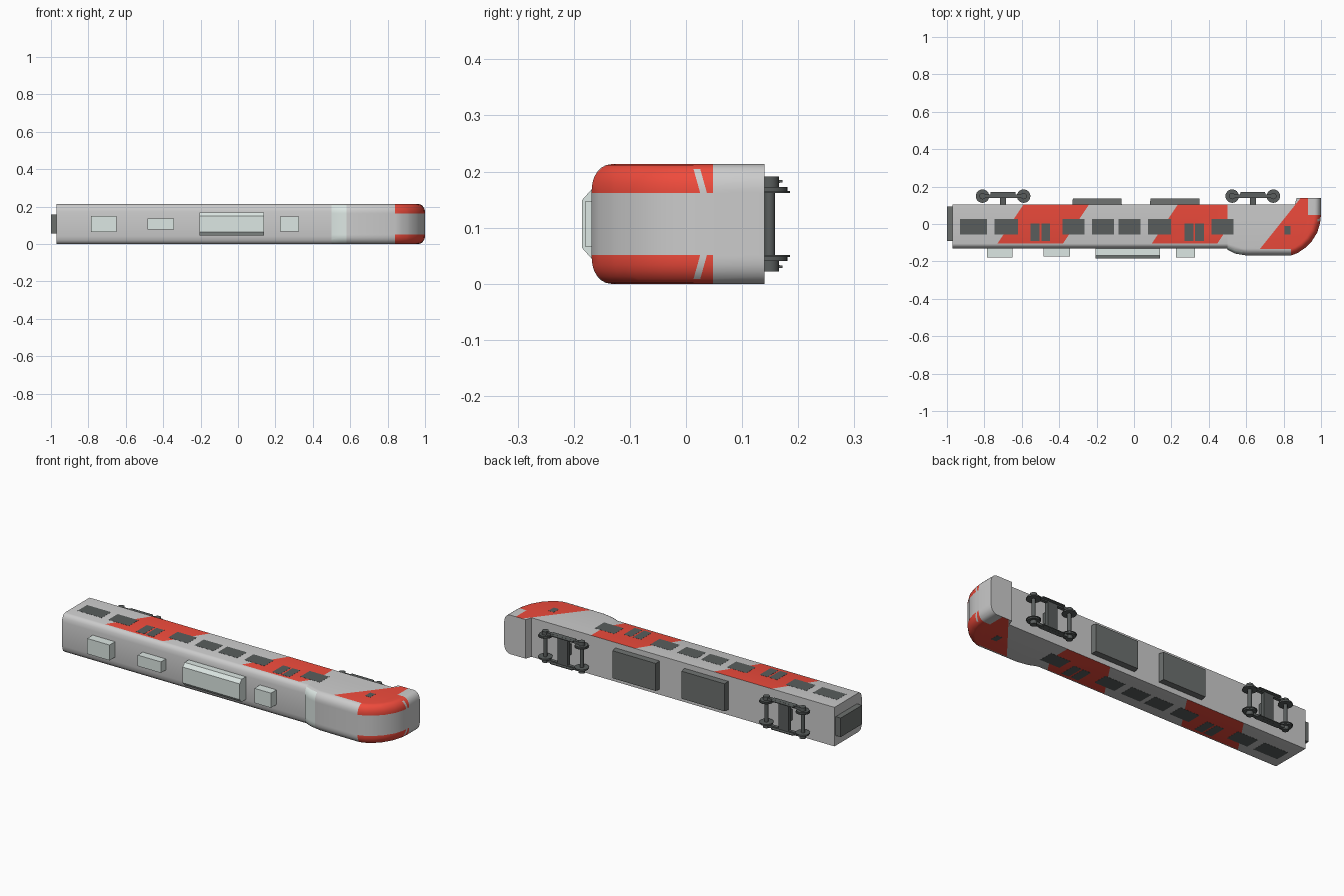
import bpy, bmesh, math
from mathutils import Vector, Matrix

if "Cube" in bpy.data.objects:
    bpy.data.objects.remove(bpy.data.objects["Cube"])

ZC, HW = 0.1065, 0.1065        # centre height and half width (the carriage lies on its side)


def mat(name, c):
    m = bpy.data.materials.new(name)
    m.diffuse_color = (*c, 1)
    m.use_nodes = True
    m.node_tree.nodes["Principled BSDF"].inputs["Base Color"].default_value = m.diffuse_color
    return m


GREY = mat("body_grey", (0.6, 0.6, 0.6))
RED = mat("red", (0.86, 0.07, 0.045))
DARK = mat("dark_grey", (0.1, 0.11, 0.108))
MID = mat("underframe_grey", (0.15, 0.16, 0.155))
LIGHT = mat("light_grey", (0.72, 0.8, 0.77))


def finish(bm, name, mats, smooth=None):
    bmesh.ops.recalc_face_normals(bm, faces=bm.faces)
    me = bpy.data.meshes.new(name)
    bm.to_mesh(me)
    bm.free()
    ob = bpy.data.objects.new(name, me)
    bpy.context.collection.objects.link(ob)
    for m in mats:
        me.materials.append(m)
    if smooth:
        bpy.ops.object.select_all(action='DESELECT')
        ob.select_set(True)
        bpy.context.view_layer.objects.active = ob
        bpy.ops.object.shade_smooth_by_angle(angle=math.radians(smooth))
    return ob


def box(name, x, y, z, m, inset=0.0, side=-1):
    """Box from ranges; its far y end (side) can be narrowed by inset."""
    bm = bmesh.new()
    bmesh.ops.create_cube(bm, size=1)
    for v in bm.verts:
        s = [int(c > 0) for c in v.co]
        far = inset if (v.co.y > 0) == (side > 0) else 0
        v.co = (x[s[0]] + far * (1 - 2 * s[0]), y[s[1]], z[s[2]] + far * (1 - 2 * s[2]))
    return finish(bm, name, [m])


def cyl(name, x, y, z0, z1, r, m, n=20):
    bm = bmesh.new()
    bmesh.ops.create_cone(bm, cap_ends=True, segments=n, radius1=r, radius2=r, depth=abs(z1 - z0),
                          matrix=Matrix.Translation((x, y, (z0 + z1) / 2)))
    return finish(bm, name, [m], 40)


def loft(rings):
    bm = bmesh.new()
    vs = [[bm.verts.new(p) for p in r] for r in rings]
    n = len(vs[0])
    for a, b in zip(vs, vs[1:]):
        for i in range(n):
            bm.faces.new((a[i], a[(i + 1) % n], b[(i + 1) % n], b[i]))
    bm.faces.new(vs[0])
    bm.faces.new(vs[-1])
    return bm


def cut(bm, co, no, test=lambda c: True):
    faces = [f for f in bm.faces if test(f.calc_center_median())]
    geom = list({e for f in faces for e in f.edges}) + list({v for f in faces for v in f.verts}) + faces
    bmesh.ops.bisect_plane(bm, geom=geom, plane_co=co, plane_no=no, dist=1e-5)


# Carriage body: rounded roof section, slanted red bands on both sides
half = [(0.105, HW), (-0.105, HW), (-0.114, 0.104), (-0.122, 0.097), (-0.128, 0.086), (-0.132, 0.065)]
section = half + [(y, -w) for y, w in reversed(half)]
bm = loft([[(x, y, ZC + w) for y, w in section] for x in (-0.97, 0.5)])
bands = [(-0.66, -0.31), (0.165, 0.515)]
for b in bands:
    for c in b:
        cut(bm, (c, 0, 0), (1, -0.667, 0))
for f in bm.faces:
    c = f.calc_center_median()
    k = c.x - 0.667 * c.y
    if abs(c.z - ZC) > HW - 0.001 and any(a < k < b for a, b in bands):
        f.material_index = 1
finish(bm, "carriage_body", [GREY, RED], 30)

# Cab: centre outline blended to a smaller outline at each side
mid = [(0.5, 0.105), (0.86, 0.105), (0.87, 0.14), (1.0, 0.14), (1.0, 0.05), (0.995, 0.005), (0.98, -0.045),
       (0.95, -0.093), (0.915, -0.128), (0.875, -0.155), (0.84, -0.168), (0.6, -0.168), (0.54, -0.158), (0.5, -0.138)]
side = [(0.5, 0.105), (0.86, 0.105), (0.87, 0.14), (0.965, 0.14), (0.965, 0.05), (0.96, 0.015), (0.947, -0.03),
        (0.92, -0.075), (0.89, -0.105), (0.86, -0.124), (0.83, -0.134), (0.6, -0.13), (0.54, -0.118), (0.5, -0.105)]
rings = []
for s in (-1, 1):
    for i in range(7):
        a = math.pi / 2 * (6 - i if s < 0 else i) / 6
        w, t = s * (0.0615 + 0.045 * math.sin(a)), 1 - math.cos(a)
        rings.append([(p[0] + (q[0] - p[0]) * t, p[1] + (q[1] - p[1]) * t, ZC + w) for p, q in zip(mid, side)])
bm = loft(rings)
cut(bm, (0.5, -0.134, 0), (0, 1, 0))
cut(bm, (0.84, 0, 0), (1, 0, 0))
cut(bm, (0.58, 0, 0), (1, 0, 0))
cut(bm, (0.93, 0, 0), (1, 0, 0))
cut(bm, (0, 0.048, 0), (0, 1, 0))
cut(bm, (0.78, 0, 0), (1, -0.8, 0))
for s in (-1, 1):
    cut(bm, (0, 0, ZC + s * 0.0555), (0, 0, 1))


def lamp(c):                    # slanted lamp stripe coordinate on the nose
    return c.y + 0.28 * (abs(c.z - ZC) - 0.06) - 0.03


for s in (-1, 1):
    def nose(c, s=s):
        return c.x > 0.93 and s * (c.z - ZC) > 0.055 and -0.08 < c.y < 0.05
    for d in (-0.006, 0.006):
        cut(bm, (0, 0.03 + d, ZC + s * 0.06), (0, 1, 0.28 * s), nose)
    cut(bm, (0, 0, ZC + s * 0.098), (0, 0, 1), nose)
for f in bm.faces:
    c = f.calc_center_median()
    w = abs(c.z - ZC)
    if c.x < 0.58 and c.y < -0.115 and w < 0.1:
        f.material_index = 2
    elif (w > 0.0555 and c.x - 0.8 * c.y > 0.78 and c.y < 0.104 and not (c.x > 0.93 and c.y > 0.048)
          and not (c.x < 0.84 and (c.y < -0.134 or w < HW - 0.001))
          and not (c.x > 0.95 and abs(lamp(c)) < 0.006 and w < 0.098)):
        f.material_index = 1
finish(bm, "cab", [GREY, RED, LIGHT], 30)

# Windows, door windows and cab windows as thin plates on both sides
panes = [(a, b, -0.055, 0.026) for a, b in
         [(-0.93, -0.785), (-0.745, -0.62), (-0.383, -0.265), (-0.225, -0.108), (-0.083, 0.035),
          (0.075, 0.198), (0.415, 0.533)]]
panes += [(a, b, -0.09, 0.004) for a, b in [(-0.553, -0.505), (-0.495, -0.448), (0.27, 0.317), (0.327, 0.373)]]
panes.append((0.805, 0.837, -0.055, -0.01))
for s in (-1, 1):
    zs = sorted((ZC + s * (HW - 0.002), ZC + s * (HW + 0.0006)))
    for a, b, c, d in panes:
        box("window", (a, b), (c, d), zs, DARK)

# Roof equipment
for x0, x1, hz, top, inset in [(-0.785, -0.65, 0.042, -0.18, 0), (-0.483, -0.343, 0.03, -0.175, 0),
                               (0.225, 0.325, 0.04, -0.18, 0)]:
    box("roof_unit", (x0, x1), (top, -0.125), (ZC - hz, ZC + hz), LIGHT, inset)
box("main_roof_unit", (-0.205, 0.14), (-0.168, -0.12), (ZC - 0.062, ZC + 0.062), LIGHT)
bm = loft([[(x, -0.168, ZC - 0.062), (x, -0.185, ZC - 0.043), (x, -0.185, ZC + 0.043), (x, -0.168, ZC + 0.062)]
           for x in (-0.205, 0.14)])
finish(bm, "main_roof_unit_cover", [LIGHT])

# Underfloor equipment and end gangway
for x0, x1 in [(-0.33, -0.065), (0.085, 0.352)]:
    box("underfloor_unit", (x0, x1), (0.1, 0.136), (ZC - 0.078, ZC + 0.078), MID, 0.003, 1)
box("gangway", (-1.0, -0.965), (-0.09, 0.094), (ZC - 0.052, ZC + 0.052), MID)

# Bogies: side frames, axle boxes, wheels, axles and centre bolster
WY = 0.149
for bx in (-0.7, 0.635):
    box("bolster", (bx - 0.016, bx + 0.016), (0.1, 0.145), (ZC - 0.03, ZC + 0.03), DARK)
    box("cross_beam", (bx - 0.03, bx + 0.03), (0.138, 0.158), (ZC - 0.07, ZC + 0.07), DARK)
    for s in (-1, 1):
        def zr(a, b):
            return sorted((ZC + s * a, ZC + s * b))
        box("side_frame", (bx - 0.07, bx + 0.07), (0.138, 0.172), zr(0.07, 0.082), DARK, 0.004, 1)
        box("frame_beam", (bx - 0.11, bx + 0.11), (0.14, 0.158), zr(0.066, 0.08), DARK)
        for e in (-1, 1):
            wx = bx + e * 0.11
            cyl("wheel_flange", wx, WY, *zr(0.055, 0.059), 0.036, DARK, 24)
            cyl("wheel", wx, WY, *zr(0.056, 0.066), 0.032, DARK, 24)
            cyl("axle_box", wx, WY, *zr(0.064, 0.085), 0.017, DARK, 16)
    for e in (-1, 1):
        cyl("axle", bx + e * 0.11, WY, ZC - 0.07, ZC + 0.07, 0.01, DARK, 12)
